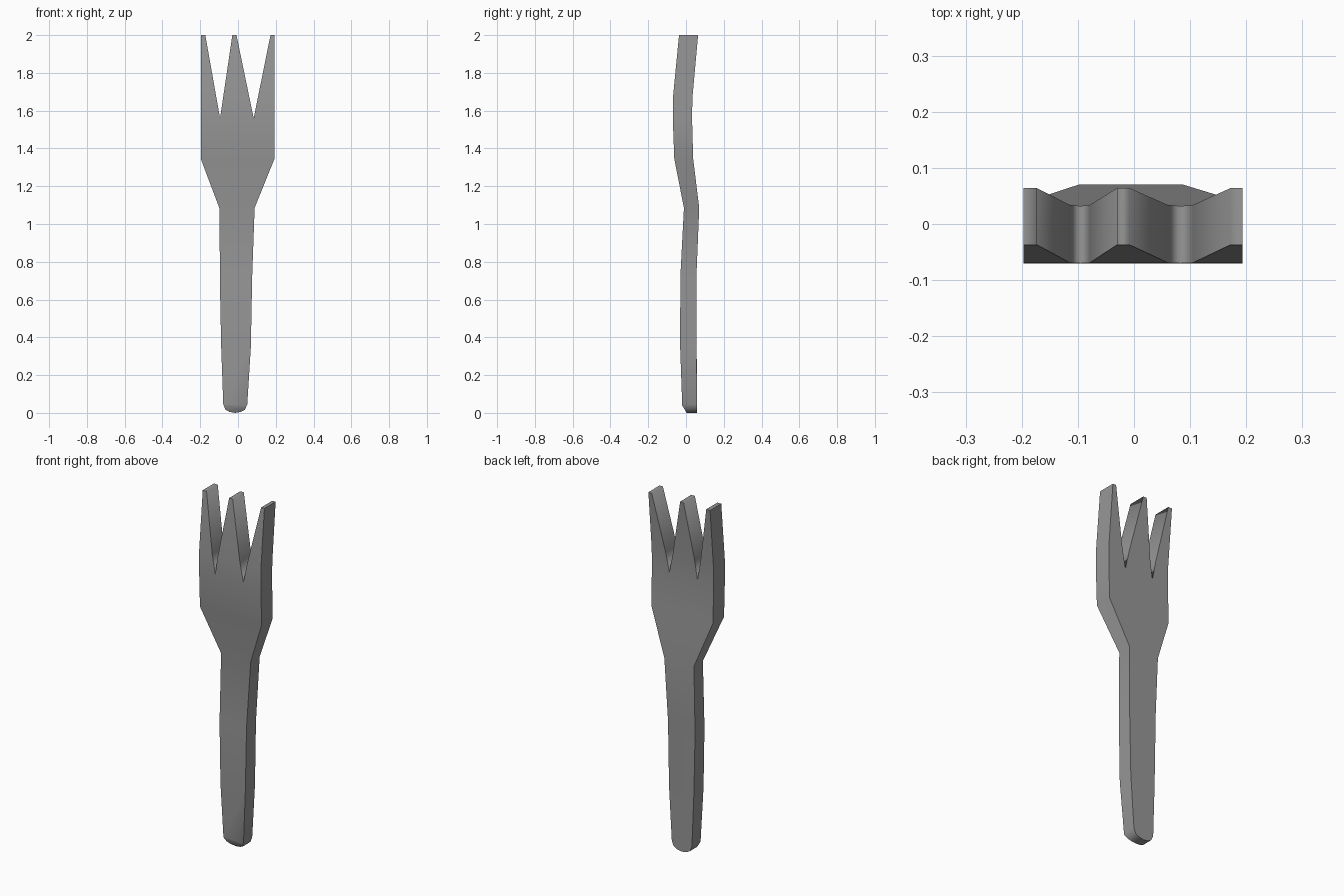
import bpy, bmesh

if "Cube" in bpy.data.objects:
    bpy.data.objects.remove(bpy.data.objects["Cube"])

# Front outline (x, z), counter-clockwise from the butt of the handle
OUTLINE = [(-0.015, 0), (0.015, 0.005), (0.037, 0.017), (0.049, 0.045),
           (0.068, 0.35), (0.075, 0.72), (0.088, 1.085), (0.193, 1.345),
           (0.193, 2), (0.172, 2), (0.083, 1.56), (-0.008, 2), (-0.03, 2),
           (-0.095, 1.56), (-0.173, 2), (-0.197, 2), (-0.197, 1.345),
           (-0.099, 1.085), (-0.094, 0.6), (-0.089, 0.35), (-0.078, 0.045),
           (-0.066, 0.017), (-0.045, 0.005)]

# Side profile (z, front y, back y)
PROFILE = [(0, 0.003, 0.058), (0.04, -0.02, 0.058), (0.35, -0.031, 0.056),
           (0.72, -0.03, 0.055), (1.085, -0.011, 0.07), (1.345, -0.062, 0.038),
           (1.56, -0.07, 0.032), (1.67, -0.069, 0.034), (2, -0.037, 0.064)]


def depth(z, side):
    """Interpolate the front (1) or back (2) surface at height z."""
    for a, b in zip(PROFILE, PROFILE[1:]):
        if z <= b[0] + 1e-5:
            t = (z - a[0]) / (b[0] - a[0])
            return a[side] + t * (b[side] - a[side])
    return PROFILE[-1][side]


# Flat silhouette, sliced at every bend of the side profile
bm = bmesh.new()
face = bm.faces.new([bm.verts.new((x, 0, z)) for x, z in OUTLINE])
bmesh.ops.triangulate(bm, faces=[face])
for z, _, _ in PROFILE[1:-1]:
    bmesh.ops.bisect_plane(bm, geom=bm.verts[:] + bm.edges[:] + bm.faces[:],
                           dist=1e-4, plane_co=(0, 0, z), plane_no=(0, 0, 1))

# Thicken and bend it
front = set(bm.verts)
bmesh.ops.extrude_face_region(bm, geom=bm.faces[:], use_keep_orig=True)
for v in bm.verts:
    v.co.y = depth(v.co.z, 1 if v in front else 2)
bmesh.ops.recalc_face_normals(bm, faces=bm.faces[:])
bmesh.ops.dissolve_limit(bm, angle_limit=0.009,
                         verts=bm.verts[:], edges=bm.edges[:])
bm.normal_update()

# Smooth surfaces; creases only between broad faces and rim, and at outer tips
for f in bm.faces:
    f.smooth = True
for e in bm.edges:
    broad = [abs(f.normal.y) > 0.5 for f in e.link_faces]
    outer_tip = all(abs(v.co.x) > 0.19 and v.co.z > 1.99 for v in e.verts)
    e.smooth = not (any(broad) and not all(broad)) and not outer_tip

mesh = bpy.data.meshes.new("fork")
bm.to_mesh(mesh)
bm.free()
fork = bpy.data.objects.new("fork", mesh)
bpy.context.collection.objects.link(fork)

# Dark grey metal
metal = bpy.data.materials.new("dark_metal")
metal.diffuse_color = (0.31, 0.31, 0.31, 1)
metal.use_nodes = True
metal.node_tree.nodes["Principled BSDF"].inputs["Base Color"].default_value = metal.diffuse_color
mesh.materials.append(metal)
